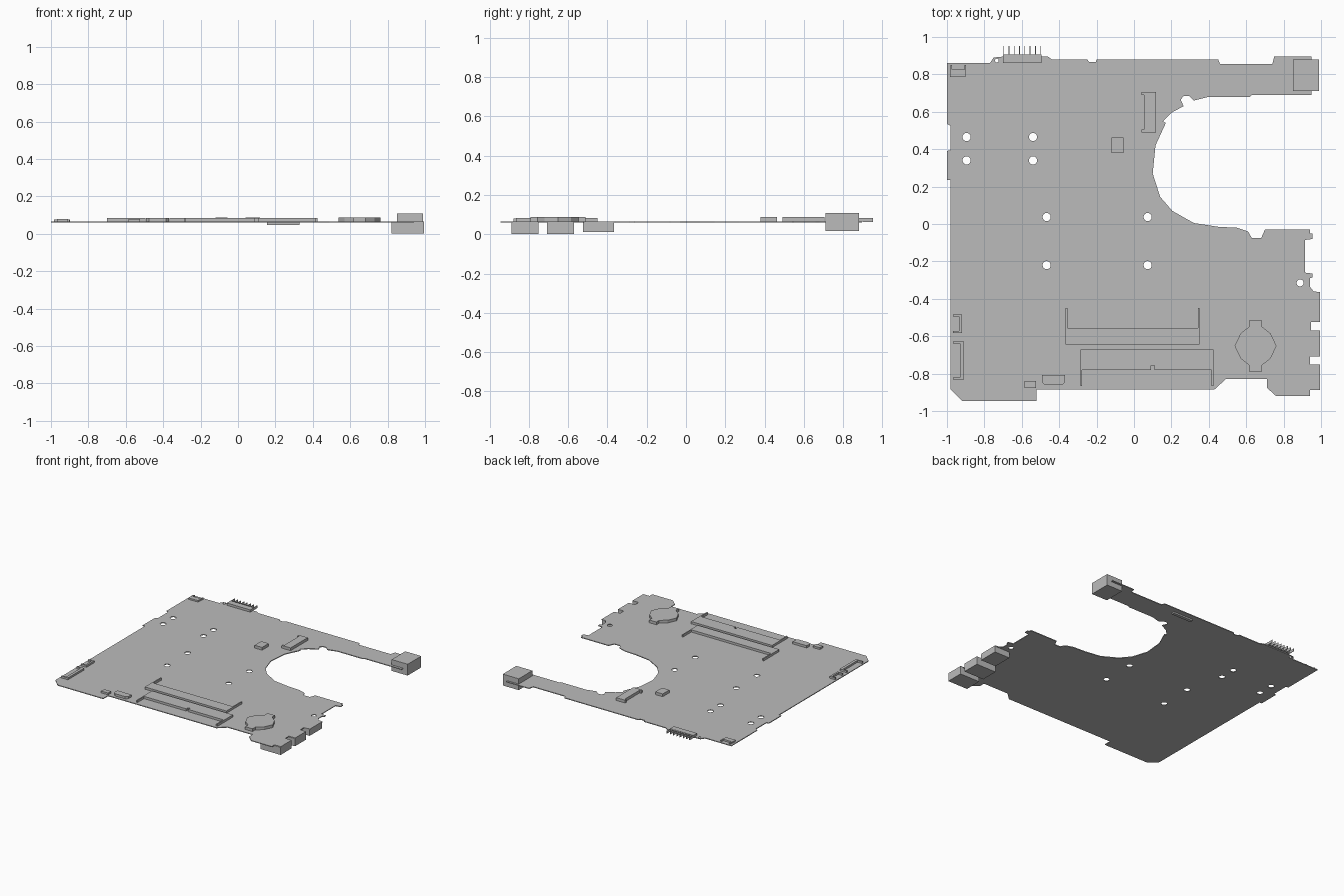
import bpy
import math

if "Cube" in bpy.data.objects:
    bpy.data.objects.remove(bpy.data.objects["Cube"])

grey = bpy.data.materials.new("plain grey")
grey.diffuse_color = (0.5, 0.5, 0.5, 1)
grey.use_nodes = True
grey.node_tree.nodes["Principled BSDF"].inputs["Base Color"].default_value = grey.diffuse_color

BOTTOM, TOP = 0.059, 0.065      # faces of the circuit board


def plate(name, loops, z0, z1):
    """Extrude closed outlines (later loops inside the first become holes)."""
    curve = bpy.data.curves.new(name, 'CURVE')
    curve.dimensions = '2D'
    curve.fill_mode = 'BOTH'
    curve.extrude = (z1 - z0) / 2
    for loop in loops:
        s = curve.splines.new('POLY')
        s.points.add(len(loop) - 1)
        for p, (x, y) in zip(s.points, loop):
            p.co = (x, y, 0, 1)
        s.use_cyclic_u = True
    temp = bpy.data.objects.new(name + "_curve", curve)
    bpy.context.collection.objects.link(temp)
    bpy.context.view_layer.update()
    dep = bpy.context.evaluated_depsgraph_get()
    mesh = bpy.data.meshes.new_from_object(temp.evaluated_get(dep))
    bpy.data.objects.remove(temp)
    mesh.name = name
    mesh.materials.clear()
    mesh.materials.append(grey)
    mesh.polygons.foreach_set("use_smooth", [False] * len(mesh.polygons))
    ob = bpy.data.objects.new(name, mesh)
    ob.location.z = (z0 + z1) / 2
    bpy.context.collection.objects.link(ob)
    return ob


def box(name, x0, x1, y0, y1, z0, z1):
    return plate(name, [[(x0, y0), (x1, y0), (x1, y1), (x0, y1)]], z0, z1)


def circle(x, y, r, n=16):
    return [(x + r * math.cos(2 * math.pi * i / n),
             y + r * math.sin(2 * math.pi * i / n)) for i in range(n)]


# Board outline, clockwise from the back left corner
back_edge = [
    (-1, .86), (-.77, .86), (-.75, .89), (-.70, .895), (-.46, .895), (-.44, .88),
    (-.25, .88), (-.24, .865), (-.205, .865), (-.2, .88), (.45, .88), (.46, .855),
    (.74, .855), (.75, .895), (.95, .895), (.95, .69)]
round_cutout = [
    (.63, .69), (.62, .68), (.40, .68), (.32, .66), (.295, .685), (.265, .685),
    (.25, .665), (.265, .63), (.20, .595), (.155, .55), (.17, .54), (.115, .42),
    (.10, .27), (.14, .145), (.205, .07), (.32, .005), (.45, -.015), (.55, -.02),
    (.61, -.04), (.63, -.075), (.68, -.075), (.70, -.03)]
right_edge = [
    (.94, -.03), (.94, -.05), (.955, -.05), (.955, -.08), (.915, -.085), (.915, -.26),
    (.955, -.265), (.955, -.285), (.94, -.29), (.94, -.335), (.96, -.36), (.995, -.365),
    (.995, -.52), (.945, -.525), (.945, -.57), (.995, -.57), (.995, -.705),
    (.94, -.705), (.94, -.75), (.995, -.75), (.995, -.885), (.94, -.885), (.94, -.92)]
front_edge = [
    (.76, -.92), (.71, -.875), (.71, -.83), (.49, -.83), (.43, -.885), (-.52, -.885),
    (-.52, -.945), (-.92, -.945), (-.98, -.885), (-.98, .235), (-1, .235), (-1, .39),
    (-.98, .395), (-.98, .525), (-1, .535)]
holes = [circle(x, y, .022) for x in (-.895, -.54) for y in (.465, .34)]
holes += [circle(x, y, .022) for x in (-.467, .073) for y in (.037, -.22)]
holes += [circle(.888, -.315, .019), circle(-.733, .874, .01)]
plate("circuit_board", [back_edge + round_cutout + right_edge + front_edge] + holes, BOTTOM, TOP)

# Side ports hanging under the right edge
for i, (y0, y1, z0) in enumerate([(-.888, -.752, 0), (-.708, -.57, 0), (-.523, -.367, .012)]):
    box(f"side_port_{i + 1}", .82 if z0 == 0 else .86, .995, y0, y1, z0, BOTTOM)

# Jack housing at the end of the back arm
box("corner_jack", .85, .99, .71, .88, .017, .107)

# Memory sockets: a bar with two thin latch arms
plate("rear_memory_socket", [[
    (-.365, -.645), (.35, -.645), (.35, -.45), (.342, -.45), (.342, -.555),
    (-.355, -.555), (-.355, -.45), (-.365, -.45)]], TOP, .083)
plate("front_memory_socket", [[
    (-.285, -.67), (.425, -.67), (.425, -.865), (.415, -.865), (.415, -.78), (.11, -.78),
    (.11, -.757), (.092, -.757), (.092, -.78), (-.277, -.78), (-.277, -.865),
    (-.285, -.865)]], TOP, .083)

# Coin battery holder with front and back tabs
quarter = [(.032, .14), (.032, .105), (.08, .067), (.112, 0)]
half = quarter + [(x, -y) for x, y in quarter[-2::-1]]
holder = half + [(-x, y) for x, y in half[::-1]]
plate("battery_holder", [[(.65 + x, -.652 + y) for x, y in holder]], TOP, .087)

# Flat cable connectors: a body with two short end hooks


def hooked(name, xb, xh, y0, y1, width, hook, z1):
    """Body spans xb..xb+width, hooks reach from the body to xh."""
    near = xb if abs(xh - xb) < abs(xh - xb - width) else xb + width
    far = xb + width if near == xb else xb
    plate(name, [[(far, y0), (xh, y0), (xh, y0 + hook), (near, y0 + hook),
                  (near, y1 - hook), (xh, y1 - hook), (xh, y1), (far, y1)]], TOP, z1)


hooked("cutout_connector", .053, .04, .49, .705, .065, .015, .087)
hooked("left_short_connector", -.935, -.968, -.583, -.483, .015, .012, .08)
hooked("left_long_connector", -.93, -.968, -.832, -.628, .022, .012, .08)

# Small chips and sockets
box("centre_chip", -.12, -.055, .38, .463, TOP, .087)
plate("front_socket", [[(-.475, -.862), (-.385, -.862), (-.368, -.845), (-.368, -.808),
                        (-.492, -.808), (-.492, -.845)]], TOP, .083)
box("front_small_socket", -.585, -.525, -.877, -.84, TOP, .08)
box("back_left_socket", -.985, -.9, .785, .825, TOP, .077)
for x in (-.982, -.905):
    box("back_left_hook", x, x + .008, .82, .85, TOP, .077)
box("underside_socket", .155, .33, .815, .84, .047, BOTTOM)

# Back pin header
box("pin_header", -.70, -.495, .86, .907, TOP, .083)
for i in range(8):
    x = -.699 + i * .0283
    box(f"header_pin_{i + 1}", x, x + .004, .9, .952, .062, .083)
